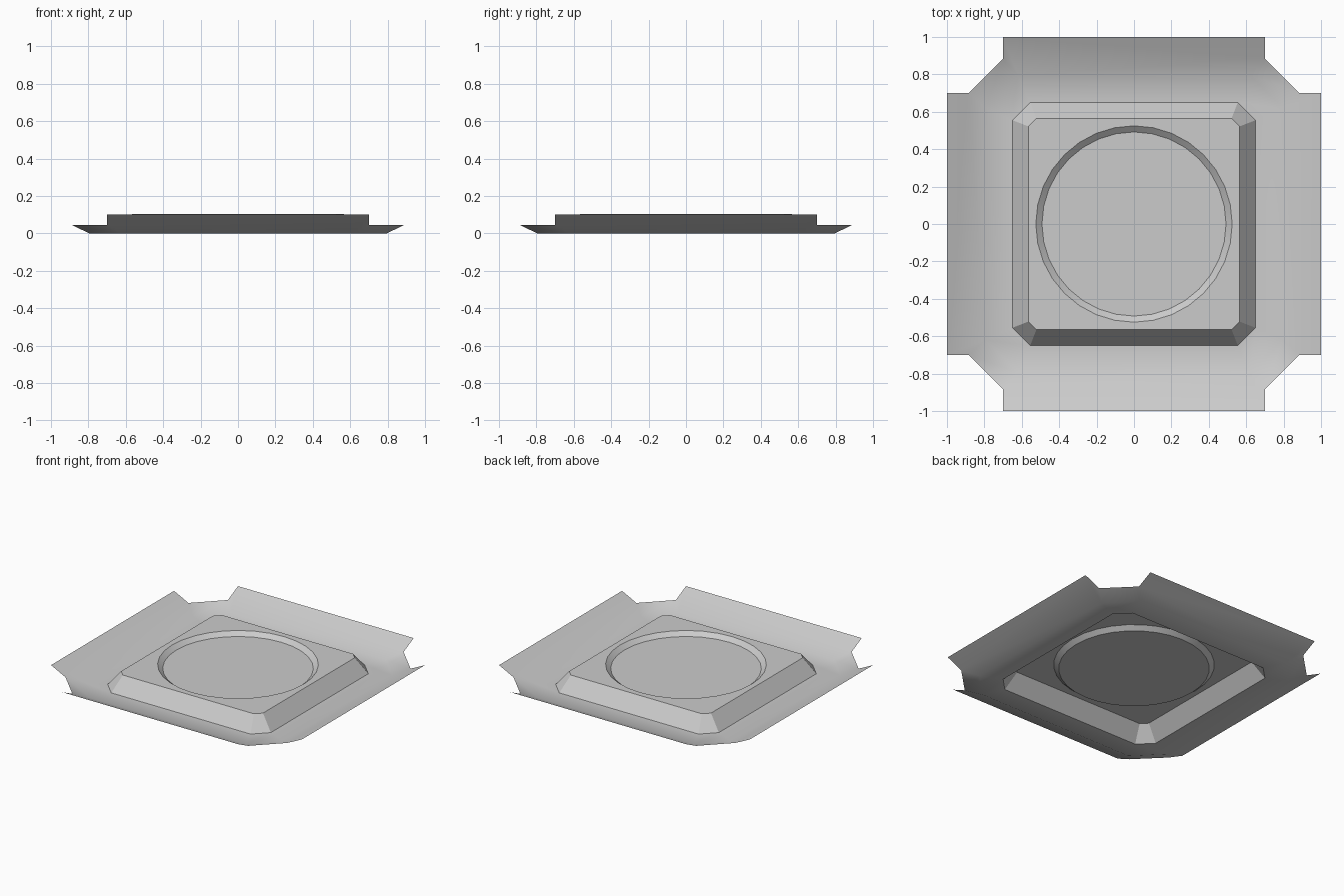
import bpy, bmesh
from math import cos, sin, pi, radians

if "Cube" in bpy.data.objects:
    bpy.data.objects.remove(bpy.data.objects["Cube"])

FLAP_IN, FLAP_OUT, RIM_Z = 0.795, 1.0, 0.10
TOP_Z, FLOOR_Z = 0.105, 0.077
SEGMENTS = 32

bm = bmesh.new()


def octagon(a, b, z):
    """Square of half width a with chamfered corners starting at b, counter-clockwise."""
    pts = []
    for sx, sy in ((1, 1), (-1, 1), (-1, -1), (1, -1)):
        pair = [(sx * a, sy * b), (sx * b, sy * a)]
        pts += pair if sx * sy > 0 else pair[::-1]
    return [bm.verts.new((x, y, z)) for x, y in pts]


def circle(r, z):
    return [bm.verts.new((r * cos(2 * pi * i / SEGMENTS), r * sin(2 * pi * i / SEGMENTS), z))
            for i in range(SEGMENTS)]


def bridge(outer, inner):
    n = len(outer)
    for i in range(n):
        j = (i + 1) % n
        bm.faces.new((outer[i], outer[j], inner[j], inner[i]))


def loop_edges(loop):
    return [bm.edges.get((v, loop[i - 1])) or bm.edges.new((v, loop[i - 1]))
            for i, v in enumerate(loop)]


# Flat base band and raised plateau sides
corner_z = RIM_Z * (0.885 - FLAP_IN) / (FLAP_OUT - FLAP_IN)
notch = octagon(0.885, 0.70, corner_z)
bend = octagon(FLAP_IN, 0.62, 0)
foot = octagon(0.65, 0.555, 0)
shoulder = octagon(0.565, 0.522, TOP_Z)
bridge(bend, foot)
bridge(foot, shoulder)

# Four upturned flaps, joined by chamfered corner pieces
rim = octagon(FLAP_OUT, 0.70, RIM_Z)
for i in range(0, 8, 2):
    j = i + 1
    k = (i + 2) % 8
    bm.faces.new((notch[i], notch[j], bend[j], bend[i]))
    bm.faces.new((bend[j], notch[j], rim[j], rim[k], notch[k], bend[k]))

# Plateau top with a shallow round recess
lip = circle(0.525, TOP_Z)
floor = circle(0.492, FLOOR_Z)
bridge(lip, floor)
bm.faces.new(floor)
bmesh.ops.triangle_fill(bm, use_beauty=True, normal=(0, 0, 1),
                        edges=loop_edges(shoulder) + loop_edges(lip))
bmesh.ops.recalc_face_normals(bm, faces=bm.faces)
bm.normal_update()
if sum(f.normal.z * f.calc_area() for f in bm.faces) < 0:
    bmesh.ops.reverse_faces(bm, faces=bm.faces)

mesh = bpy.data.meshes.new("pressed_panel")
bm.to_mesh(mesh)
bm.free()
panel = bpy.data.objects.new("pressed_panel", mesh)
bpy.context.collection.objects.link(panel)

# Soft bends at the flaps, crisp plateau and recess edges
bpy.context.view_layer.objects.active = panel
panel.select_set(True)
bpy.ops.object.shade_smooth_by_angle(angle=radians(30))
weighted = panel.modifiers.new("weighted_normals", 'WEIGHTED_NORMAL')
weighted.keep_sharp = True
